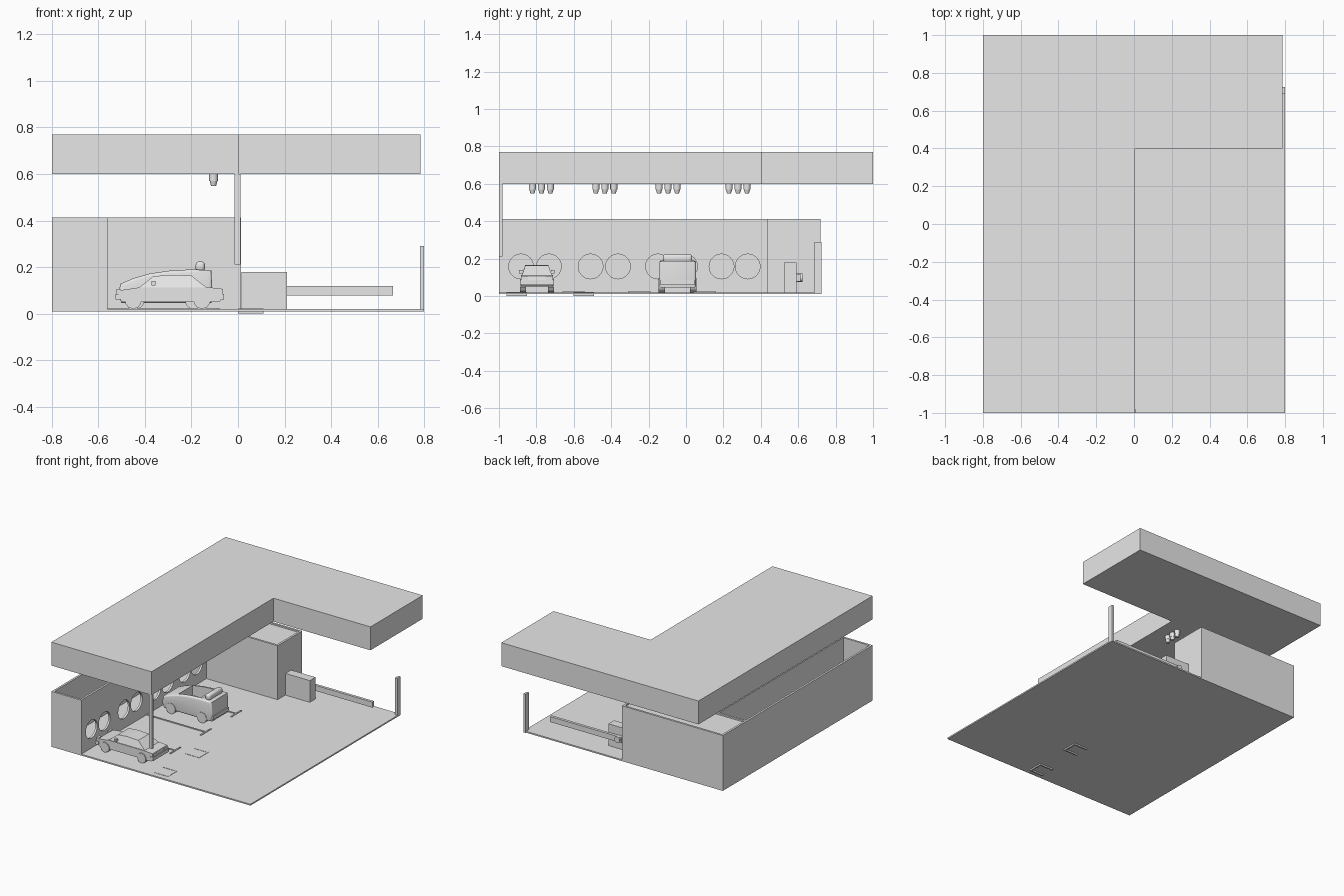
import bpy, bmesh, math
from mathutils import Matrix, Vector

if "Cube" in bpy.data.objects:
    bpy.data.objects.remove(bpy.data.objects["Cube"], do_unlink=True)

grey = bpy.data.materials.new("light grey")
grey.use_nodes = True
grey.diffuse_color = (0.8, 0.8, 0.8, 1)
for node in grey.node_tree.nodes:
    if node.type == 'BSDF_PRINCIPLED':
        node.inputs["Base Color"].default_value = (0.8, 0.8, 0.8, 1)


def finish(name, bm, smooth=False):
    bmesh.ops.recalc_face_normals(bm, faces=bm.faces)
    mesh = bpy.data.meshes.new(name)
    bm.to_mesh(mesh)
    bm.free()
    mesh.materials.append(grey)
    ob = bpy.data.objects.new(name, mesh)
    bpy.context.collection.objects.link(ob)
    if smooth:
        bpy.ops.object.select_all(action='DESELECT')
        ob.select_set(True)
        bpy.context.view_layer.objects.active = ob
        bpy.ops.object.shade_smooth_by_angle(angle=math.radians(35))
    return ob


def box(name, xs, ys, zs, bevel=0.0):
    bm = bmesh.new()
    bmesh.ops.create_cube(bm, size=1)
    for v in bm.verts:
        for i, span in enumerate((xs, ys, zs)):
            v.co[i] = span[0] if v.co[i] < 0 else span[1]
    if bevel:
        bmesh.ops.bevel(bm, geom=bm.edges[:], offset=bevel, segments=3,
                        profile=0.5, affect='EDGES')
    return finish(name, bm, bevel > 0)


def prism(name, pts, axis, lo, hi, bevel=0.0, smooth=False):
    """Extrude a profile: (x, y) along z, or (x, z) along y."""
    bm = bmesh.new()
    to3d = (lambda a, b, c: (a, b, c)) if axis == 'z' else (lambda a, b, c: (a, c, b))
    face = bm.faces.new([bm.verts.new(to3d(a, b, lo)) for a, b in pts])
    new = bmesh.ops.extrude_face_region(bm, geom=[face])["geom"]
    shift = Vector(to3d(0, 0, hi - lo))
    bmesh.ops.translate(bm, vec=shift, verts=[g for g in new if isinstance(g, bmesh.types.BMVert)])
    if bevel:
        ends = [e for f in bm.faces if len(f.verts) > 4 for e in f.edges]
        bmesh.ops.bevel(bm, geom=list(set(ends)), offset=bevel, segments=3,
                        profile=0.5, affect='EDGES')
    return finish(name, bm, smooth)


def cylinder(name, centre, r1, r2, depth, axis='z', sides=24):
    bm = bmesh.new()
    turn = {'x': Matrix.Rotation(math.pi / 2, 4, 'Y'),
            'y': Matrix.Rotation(math.pi / 2, 4, 'X'),
            'z': Matrix.Identity(4)}[axis]
    bmesh.ops.create_cone(bm, cap_ends=True, segments=sides, radius1=r1, radius2=r2,
                          depth=depth, matrix=Matrix.Translation(centre) @ turn)
    return finish(name, bm, True)


def cut(ob, cutters):
    for c in cutters:
        c.hide_render = True
        mod = ob.modifiers.new("cut", 'BOOLEAN')
        mod.operation, mod.solver, mod.object = 'DIFFERENCE', 'EXACT', c
    deps = bpy.context.evaluated_depsgraph_get()
    mesh = bpy.data.meshes.new_from_object(ob.evaluated_get(deps))
    ob.modifiers.clear()
    ob.data = mesh
    for c in cutters:
        bpy.data.objects.remove(c, do_unlink=True)


# Ground and canopy
box("ground_slab", (-.8, .8), (-1, .72), (.01, .02))
prism("canopy_roof", [(-.8, -1), (.005, -1), (.005, .4), (.785, .4), (.785, 1), (-.8, 1)],
      'z', .6, .77)
box("canopy_post", (-.015, .01), (-1, -.982), (.21, .6))

# Open-topped side store with round openings
box("store_outer_wall", (-.8, -.785), (-1, .44), (.01, .412))
box("store_front_wall", (-.785, -.56), (-1, -.985), (.01, .412))
wall = box("store_round_window_wall", (-.575, -.56), (-.985, .44), (.015, .412))
window_y = (-.882, -.733, -.51, -.364, -.15, -.005, .19, .33)
cut(wall, [cylinder("window_cutter", (-.57, y, .158), .066, .066, .1, 'x', 32) for y in window_y])

# Back room with a sunken roof
room = box("back_room", (-.8, .012), (.437, .72), (.01, .412))
cut(room, [box("roof_recess_cutter", (-.785, -.003), (.452, .705), (.402, .5))])

# Gate barrier
box("barrier_cabinet", (.015, .21), (.525, .59), (.02, .178))
box("barrier_arm", (.09, .665), (.592, .612), (.078, .118))
cylinder("barrier_pivot", (.12, .605, .098), .022, .022, .035, 'y', 16)
box("barrier_rest_post", (.782, .8), (.687, .724), (.01, .29))

# Ceiling lamps in groups of three
for group in (-.773, -.434, -.096, .278):
    for k in (-1, 0, 1):
        y = group + k * .048
        cylinder("lamp_housing", (-.105, y, .585), .019, .019, .03, 'z', 16)
        cylinder("lamp_bulb", (-.105, y, .56), .011, .017, .022, 'z', 16)

# Parking bay lines with end ticks, and floor brackets
for y in (-.6, -.25, .1):
    box("bay_line", (-.56, -.08), (y - .005, y + .005), (.02, .025))
    box("bay_tick", (-.09, -.08), (y - .06, y + .06), (.02, .025))
for y in (-.905, -.547):
    for side in (-.055, .045):
        box("floor_bracket_arm", (0, .11), (y + side, y + side + .01), (0, .022))
    box("floor_bracket_bar", (.1, .11), (y - .055, y + .055), (0, .022))


def wheels(name, xs, y_mid, half, r, width, sides):
    for x in xs:
        for s in (-1, 1):
            cylinder(name, (x, y_mid + s * half, .02 + r), r, r, width, 'y', sides)


# Closed car
mid = -.797
prism("sedan_body", [(-.5, .05), (-.515, .075), (-.51, .1), (-.42, .113), (-.13, .113),
                     (-.07, .108), (-.065, .07), (-.08, .05)], 'y', mid - .085, mid + .085)
cabin = prism("sedan_cabin", [(-.425, .112), (-.365, .16), (-.29, .167), (-.2, .163),
                              (-.135, .112)], 'y', mid - .08, mid + .08)
for v in cabin.data.vertices:
    if v.co.z > .13:
        v.co.y = mid + (v.co.y - mid) * .78
for x in (-.515, -.075):
    box("sedan_bumper", (x - .012, x + .014), (mid - .09, mid + .09), (.06, .085))
    for s in (-1, 1):
        box("sedan_lamp", (x - .008, x + .01), (mid + s * .065 - .018, mid + s * .065 + .018),
            (.085, .106))
for s in (-1, 1):
    box("sedan_mirror", (-.372, -.355), (mid + s * .085 - .01, mid + s * .085 + .01), (.12, .14))
wheels("sedan_wheel", (-.45, -.155), mid, .075, .036, .032, 10)

# Open-top car
mid = -.045
tub = prism("roadster_body", [(-.5, .045), (-.515, .08), (-.505, .128), (-.45, .152), (-.38, .172),
                              (-.3, .184), (-.2, .19), (-.115, .186), (-.11, .1), (-.115, .045)],
            'y', mid - .098, mid + .098, .012, True)
cut(tub, [box("cockpit_cutter", (-.39, -.2), (mid - .078, mid + .078), (.1, .3))])
box("roadster_seat", (-.25, -.21), (mid - .07, mid + .07), (.1, .165), .008)
box("roadster_roll_bar", (-.182, -.142), (mid - .078, mid + .078), (.18, .224), .014)
box("roadster_bumper", (-.118, -.104), (mid - .09, mid + .09), (.06, .085))
wheels("roadster_wheel", (-.44, -.19), mid, .084, .038, .034, 20)
